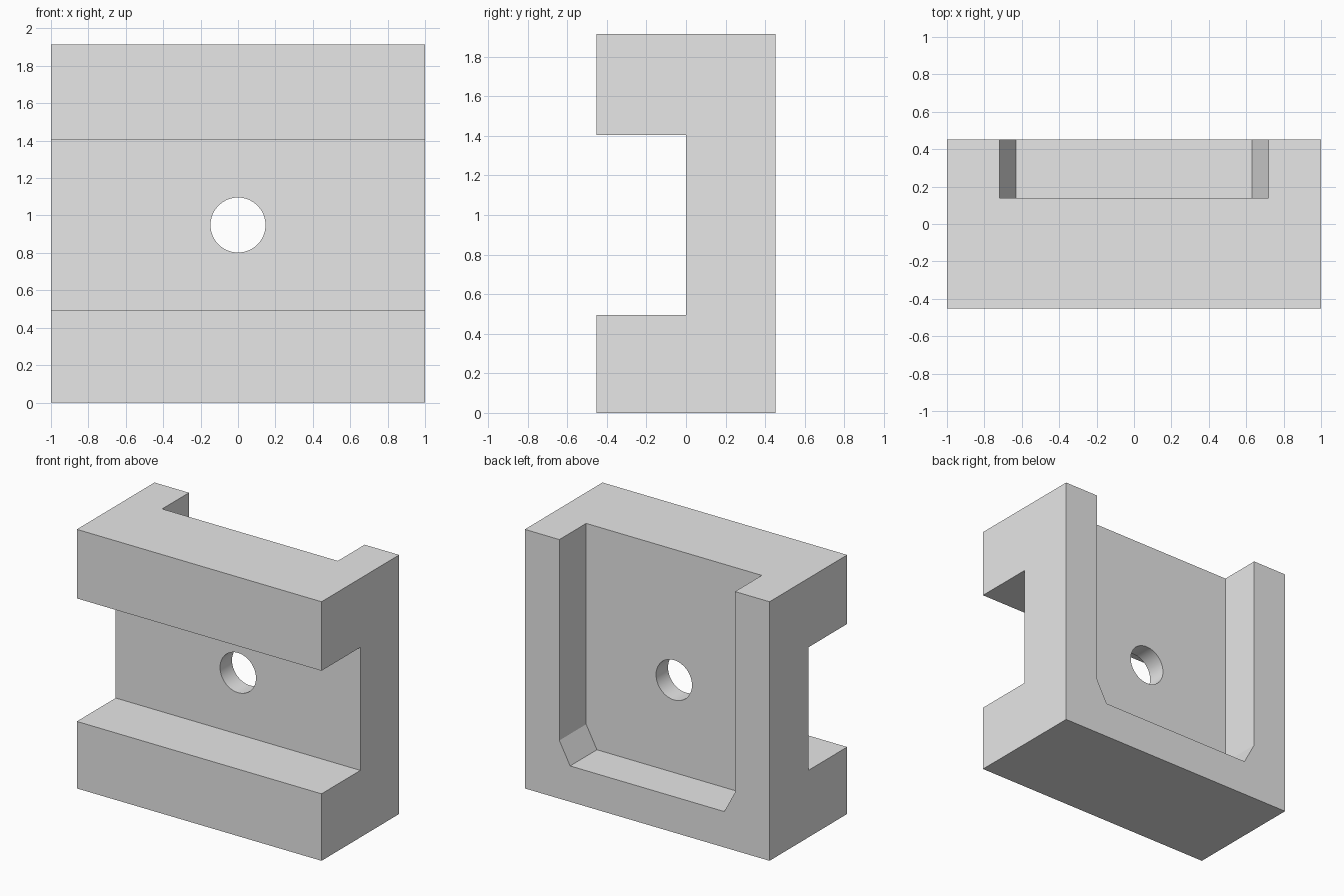
import bpy
import bmesh
from mathutils import Vector

cube = bpy.data.objects.get("Cube")
if cube:
    bpy.data.objects.remove(cube, do_unlink=True)

HEIGHT, DEPTH = 1.914, 0.453
SLOT_LOW, SLOT_HIGH = 0.495, 1.404
POCKET_Y = 0.14

grey = bpy.data.materials.new("light_grey")
grey.use_nodes = True
grey.diffuse_color = (0.8, 0.8, 0.8, 1)
grey.node_tree.nodes["Principled BSDF"].inputs["Base Color"].default_value = (0.8, 0.8, 0.8, 1)


def extrude_profile(name, points, direction):
    """Make a closed solid by sweeping a flat outline along a direction."""
    bm = bmesh.new()
    face = bm.faces.new([bm.verts.new(p) for p in points])
    swept = bmesh.ops.extrude_face_region(bm, geom=[face], use_keep_orig=True)
    moved = [g for g in swept["geom"] if isinstance(g, bmesh.types.BMVert)]
    bmesh.ops.translate(bm, verts=moved, vec=Vector(direction))
    bmesh.ops.recalc_face_normals(bm, faces=bm.faces)
    mesh = bpy.data.meshes.new(name)
    bm.to_mesh(mesh)
    bm.free()
    mesh.materials.append(grey)
    obj = bpy.data.objects.new(name, mesh)
    bpy.context.collection.objects.link(obj)
    return obj


def cut(body, cutter):
    mod = body.modifiers.new(cutter.name, "BOOLEAN")
    mod.operation = "DIFFERENCE"
    mod.solver = "EXACT"
    mod.object = cutter
    bpy.context.view_layer.objects.active = body
    bpy.ops.object.modifier_apply(modifier=mod.name)
    bpy.data.objects.remove(cutter, do_unlink=True)


# Channel block: C-shaped side profile swept across the width
side = [(-DEPTH, 0), (DEPTH, 0), (DEPTH, HEIGHT), (-DEPTH, HEIGHT),
        (-DEPTH, SLOT_HIGH), (0, SLOT_HIGH), (0, SLOT_LOW), (-DEPTH, SLOT_LOW)]
block = extrude_profile("channel_block", [(-1, y, z) for y, z in side], (2, 0, 0))

# Rear pocket, open at the top, with sloped lower corners
half = [(0.63, 0.265), (0.718, 0.43), (0.718, HEIGHT + 0.2)]
outline = half + [(-x, z) for x, z in reversed(half)]
cut(block, extrude_profile("pocket_cutter", [(x, POCKET_Y, z) for x, z in outline], (0, 1, 0)))

# Round through hole in the web
bpy.ops.mesh.primitive_cylinder_add(vertices=64, radius=0.147, depth=0.6,
                                    location=(0, 0.07, 0.949), rotation=(1.5708, 0, 0))
hole = bpy.context.object
hole.name = "hole_cutter"
hole.data.materials.append(grey)
cut(block, hole)

# Smooth the bore, keep every other edge sharp
bpy.ops.object.select_all(action="DESELECT")
block.select_set(True)
bpy.context.view_layer.objects.active = block
bpy.ops.object.shade_smooth_by_angle(angle=0.4)
